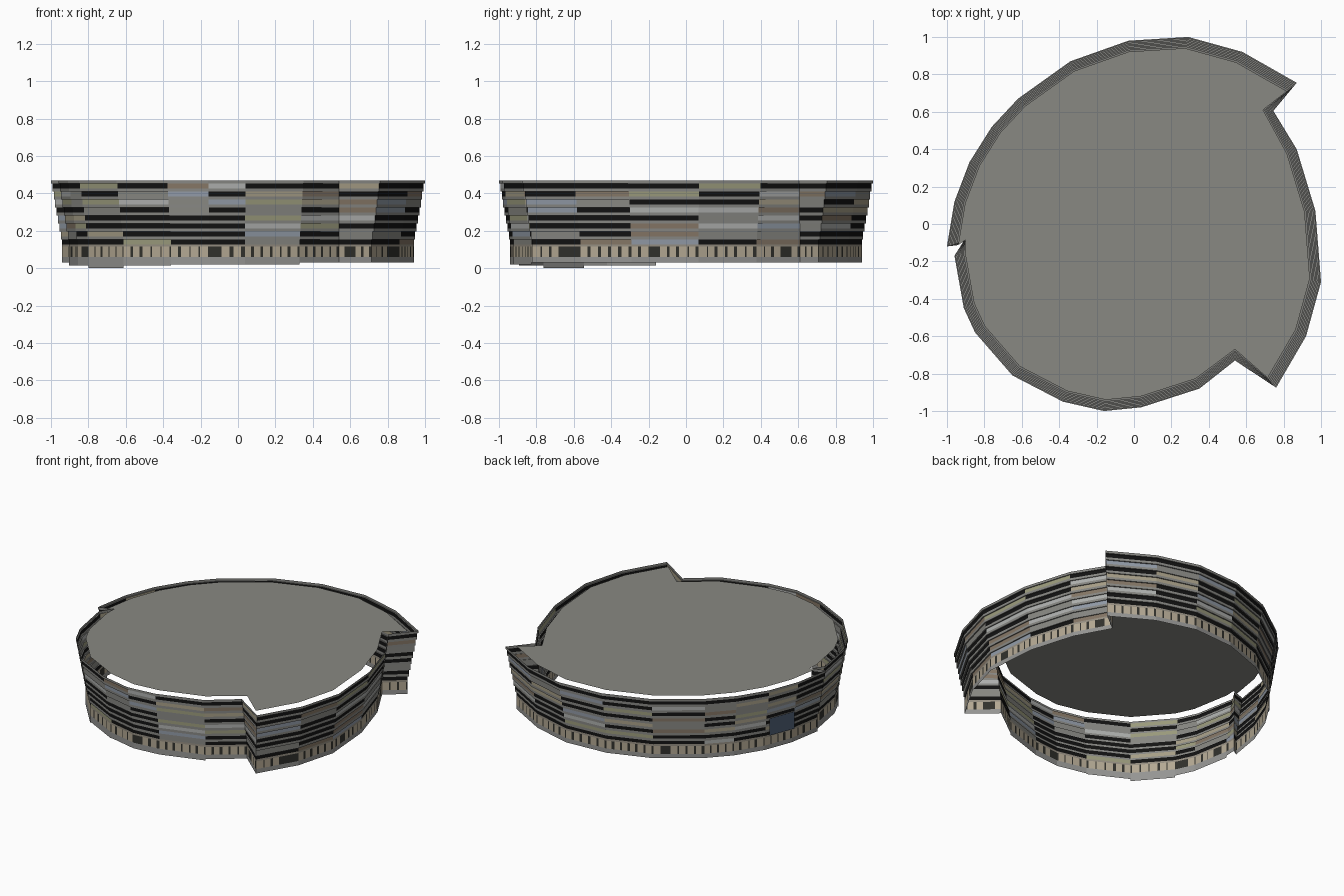
import bpy, random
from mathutils import Vector

if "Cube" in bpy.data.objects:
    bpy.data.objects.remove(bpy.data.objects["Cube"])

random.seed(4)

# Plan outline at the top rim, counter-clockwise from the back-right fin
TOP = [(.87, .755), (.58, .92), (.29, 1), (-.03, .98), (-.34, .87), (-.62, .67),
       (-.76, .52), (-.88, .33), (-.96, .12), (-1, -.12), (-.91, -.09), (-.96, -.17),
       (-.91, -.45), (-.85, -.58), (-.65, -.81), (-.38, -.95), (-.16, -1), (.04, -.98),
       (.35, -.88), (.54, -.73), (.76, -.875), (.92, -.6), (1, -.31), (.97, .07),
       (.87, .4), (.745, .605)]
N = len(TOP)
INNER = {10: (-.9, -.085), 19: (.54, -.67), 25: (.69, .61)}      # notch corners
BASE = [INNER.get(i, (x * .94, y * .94)) for i, (x, y) in enumerate(TOP)]
FOOT = {11: .015, 12: .015, 13: 0, 14: .015, 15: .02, 16: .02, 17: .02}

BASE_TOP, RIM, BANDS = .128, .47, 8


def pt(i, t, z):
    """Point on outline corner i; t runs from base (0) to rim (1)."""
    a, b = Vector(BASE[i % N]), Vector(TOP[i % N])
    p = a.lerp(b, t)
    return Vector((p.x, p.y, z))


def quad(i, t0, z0, t1, z1, u0=0, u1=1, out=0):
    """Quad on wall segment i between two levels, part u0..u1 of its length."""
    a, b = pt(i, t0, z0), pt(i + 1, t0, z0)
    c, d = pt(i + 1, t1, z1), pt(i, t1, z1)
    e = (b - a).normalized()
    n = Vector((e.y, -e.x, 0)) * out
    return [a.lerp(b, u0) + n, a.lerp(b, u1) + n, d.lerp(c, u1) + n, d.lerp(c, u0) + n]


def build(name, faces, color=None):
    verts, idx = [], []
    for f in faces:
        idx.append(range(len(verts), len(verts) + len(f)))
        verts += f
    me = bpy.data.meshes.new(name)
    me.from_pydata(verts, [], [list(f) for f in idx])
    ob = bpy.data.objects.new(name, me)
    bpy.context.collection.objects.link(ob)
    if color:
        m = bpy.data.materials.new(name + "_color")
        m.diffuse_color = (*color, 1)
        m.use_nodes = True
        m.node_tree.nodes["Principled BSDF"].inputs["Base Color"].default_value = m.diffuse_color
        me.materials.append(m)
    return ob


# Ground-floor plinth, with the lower foot at the front left
plinth = [quad(i, 0, FOOT.get(i, .03), 0, .06) for i in range(N)]
build("plinth", plinth, (.3, .3, .29))

# Ground-floor window bays: pale panels with dark uprights of varied width
panes, uprights, lintel = [], [], []
for i in range(N):
    length = (pt(i + 1, 0, 0) - pt(i, 0, 0)).length
    n = max(1, round(length / .055))
    for k in range(n):
        gap = random.uniform(.12, .35)
        s = (k + 1 - gap) / n
        (uprights if random.random() < .07 else panes).append(
            quad(i, 0, .06, 0, .115, k / n, s))
        uprights.append(quad(i, 0, .06, 0, .115, s, (k + 1) / n))
    lintel.append(quad(i, 0, .115, 0, BASE_TOP))
build("window_panes", panes, (.45, .39, .29))
build("window_uprights", uprights, (.03, .03, .025))
build("window_lintel", lintel, (.3, .27, .22))

# Cladding: recessed panel rows under projecting strips, stepping outwards
palette = {"grey": (.24, .24, .22), "sand": (.38, .34, .24), "olive": (.32, .32, .2),
           "brown": (.23, .18, .13), "blue_grey": (.28, .32, .38), "pale": (.42, .43, .42)}
rows = {k: [] for k in palette}
dark, strips, ledges = [], [], []
step = (RIM - BASE_TOP) / BANDS
for b in range(BANDS):
    z0 = BASE_TOP + b * step
    z1, z2 = z0 + step * .6, z0 + step
    tp, ts = b / BANDS, (b + 1) / BANDS
    for i in range(N):
        is_dark = random.random() < (.75 if b in (0, BANDS - 1) else .45)
        target = dark if is_dark else rows[random.choice(list(palette))]
        target.append(quad(i, tp, z0, tp, z1))
        ledges.append(quad(i, tp, z1, ts, z1))
        strips.append(quad(i, ts, z1, ts, z2))
for k, f in rows.items():
    build("cladding_" + k, f, palette[k])
build("cladding_dark", dark, (.006, .006, .006))
build("cladding_strips", strips, (.24, .24, .225))
build("cladding_ledges", ledges, (.2, .2, .19))

# Flat roof, inset from the rim so a narrow slot stays open
build("roof", [[pt(i, 0, RIM) for i in range(N)]], (.25, .25, .225))

# Blue screen on the left wall
build("wall_screen", [quad(7, .4, .14, .4, .26, .06, .94, .012)], (.07, .1, .16))
